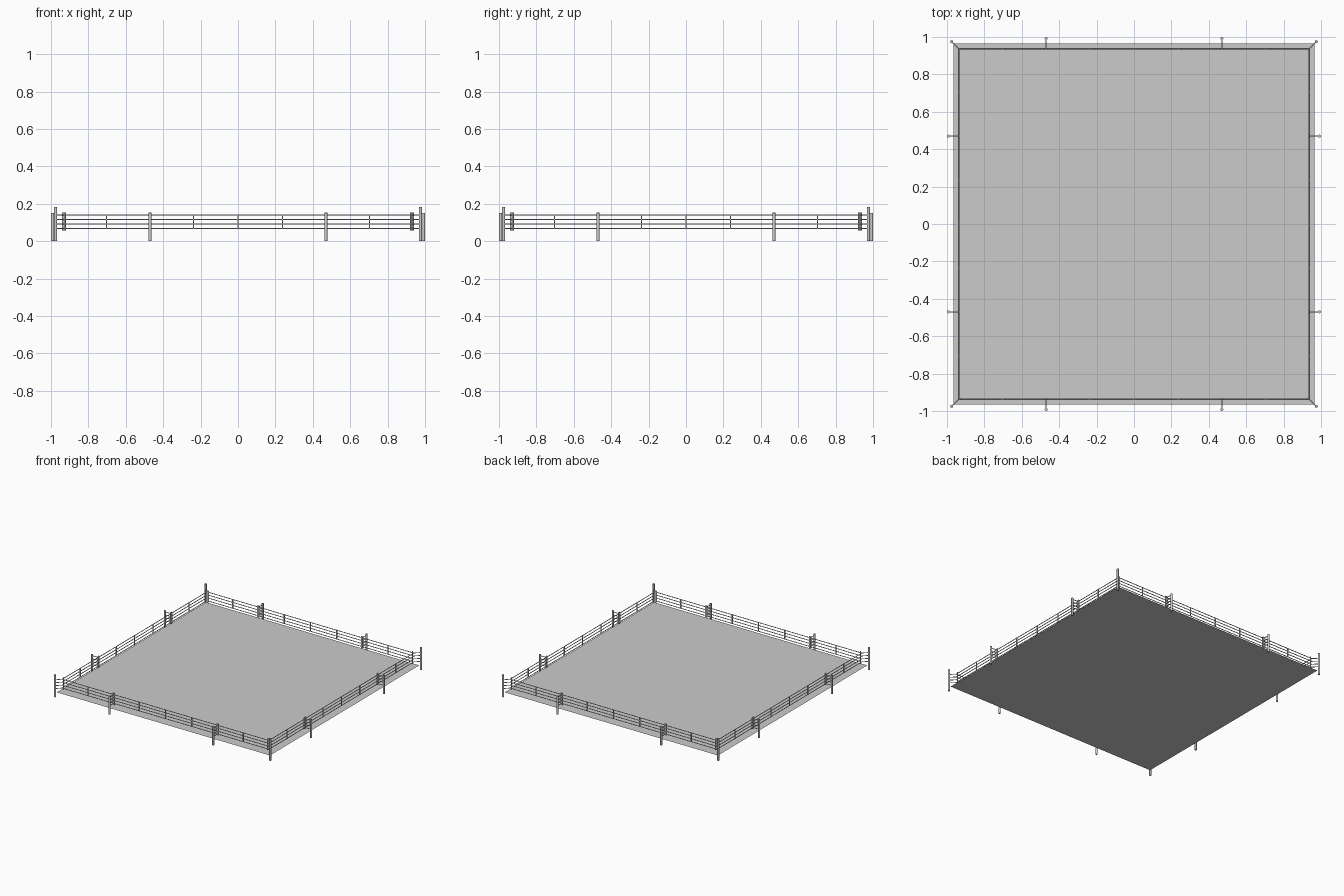
import bpy, bmesh, math
from mathutils import Vector, Matrix

if "Cube" in bpy.data.objects:
    bpy.data.objects.remove(bpy.data.objects["Cube"])

RAILS = [0.068, 0.092, 0.116, 0.140]   # rope heights
R = 0.937                              # rope square half size


def make(name, build):
    bm = bmesh.new()
    build(bm)
    me = bpy.data.meshes.new(name)
    bm.to_mesh(me)
    bm.free()
    ob = bpy.data.objects.new(name, me)
    bpy.context.collection.objects.link(ob)
    bpy.context.view_layer.objects.active = ob
    ob.select_set(True)
    bpy.ops.object.shade_smooth_by_angle(angle=math.radians(40))
    ob.select_set(False)
    return ob


def rod(bm, a, b, r, n=8):
    a, b = Vector(a), Vector(b)
    rot = (b - a).to_track_quat('Z', 'Y').to_matrix().to_4x4()
    bmesh.ops.create_cone(bm, cap_ends=True, segments=n, radius1=r, radius2=r,
                          depth=(b - a).length,
                          matrix=Matrix.Translation((a + b) / 2) @ rot)


def box(bm, c, size, ang=0):
    bmesh.ops.create_cube(bm, size=1, matrix=Matrix.Translation(c)
                          @ Matrix.Rotation(ang, 4, 'Z')
                          @ Matrix.Diagonal((*size, 1)))


def four_sides(bm, build):
    # repeat the front side's parts around the square
    for k in range(4):
        before = set(bm.verts)
        build(bm)
        new = [v for v in bm.verts if v not in before]
        bmesh.ops.rotate(bm, verts=new, cent=(0, 0, 0),
                         matrix=Matrix.Rotation(k * math.pi / 2, 3, 'Z'))


# thin canvas floor
make("floor", lambda bm: bmesh.ops.create_grid(
    bm, x_segments=1, y_segments=1, size=0.966,
    matrix=Matrix.Translation((0, 0, 0.036))))


# ropes
def ropes(bm):
    for z in RAILS:
        rod(bm, (-R, -R, z), (R, -R, z), 0.0028)


# vertical rope spacers
def spacers(bm):
    for x in (-0.703, -0.238, 0, 0.238, 0.703):
        box(bm, (x, -R, 0.104), (0.006, 0.007, 0.076))


# posts: tall ones at the corners, shorter ones along the sides
def corner_posts(bm):
    rod(bm, (-0.975, -0.975, 0), (-0.975, -0.975, 0.182), 0.008, 16)


def side_posts(bm):
    for x in (-0.47, 0.47):
        rod(bm, (x, -0.992, 0), (x, -0.992, 0.15), 0.008, 16)


# upright pads in front of the posts
def pads(bm):
    box(bm, (-0.930, -0.930, 0.105), (0.022, 0.006, 0.095), -math.pi / 4)
    for x in (-0.47, 0.47):
        box(bm, (x, -0.934, 0.105), (0.017, 0.007, 0.095))


# short links joining ropes to posts
def links(bm):
    for z in RAILS:
        rod(bm, (-0.975, -0.975, z), (-0.930, -0.930, z), 0.0028)
        for x in (-0.47, 0.47):
            rod(bm, (x, -0.992, z), (x, -0.934, z), 0.0028)


for name, fn in (("ropes", ropes), ("rope_spacers", spacers),
                 ("corner_posts", corner_posts), ("side_posts", side_posts),
                 ("pads", pads), ("links", links)):
    make(name, lambda bm, f=fn: four_sides(bm, f))
